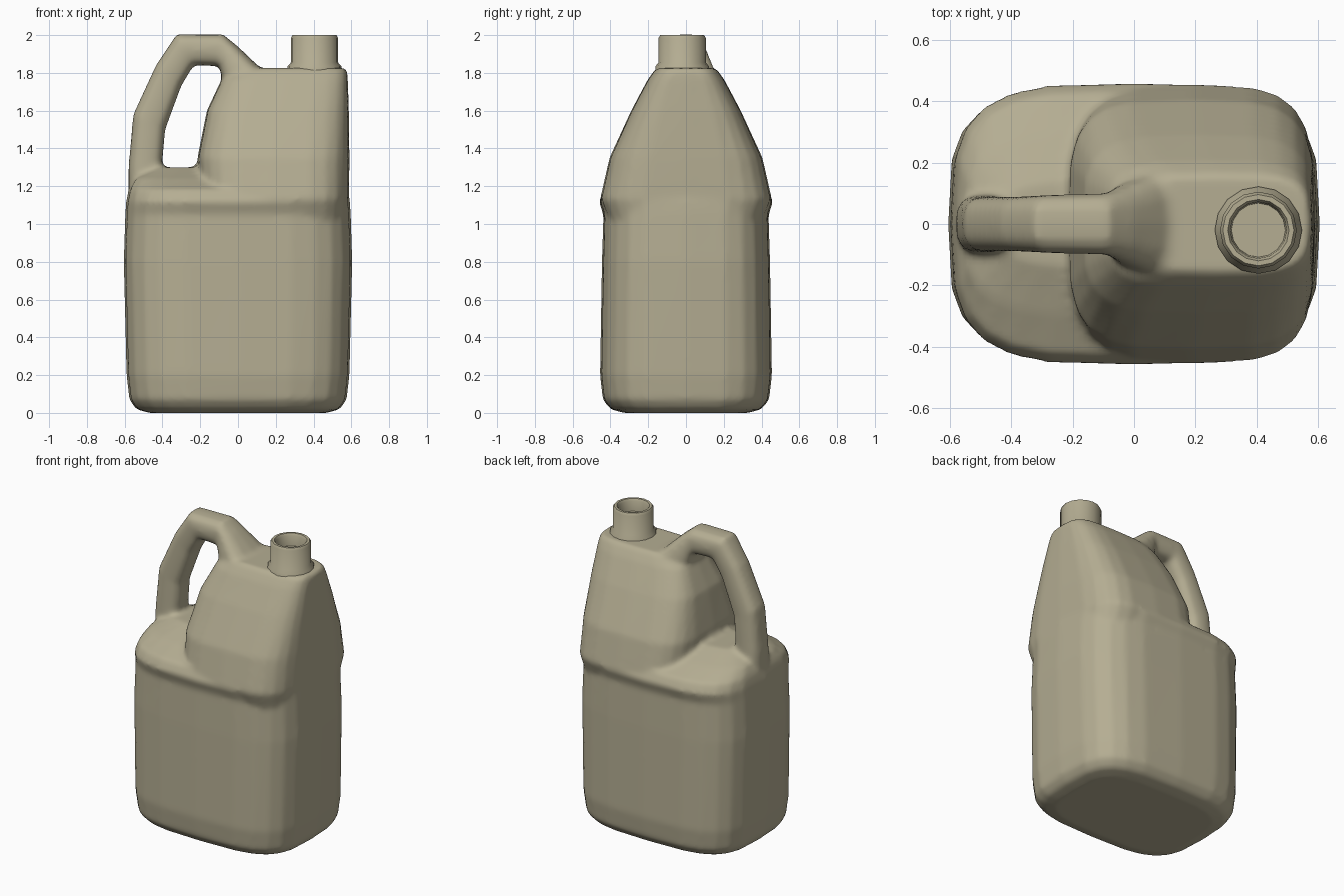
import bpy
import bmesh
import math
from mathutils import Vector

cube = bpy.data.objects.get("Cube")
if cube:
    bpy.data.objects.remove(cube)

plastic = bpy.data.materials.new("khaki plastic")
plastic.use_nodes = True
plastic.diffuse_color = (0.46, 0.42, 0.29, 1)
plastic.node_tree.nodes["Principled BSDF"].inputs["Base Color"].default_value = plastic.diffuse_color


def section(centre, u, v, power, sides):
    """Rounded-box ring spanned by the half axes u and v."""
    points = []
    for i in range(sides):
        a = math.tau * i / sides
        c, s = math.cos(a), math.sin(a)
        p = math.copysign(abs(c) ** (2 / power), c)
        q = math.copysign(abs(s) ** (2 / power), s)
        points.append(centre + u * p + v * q)
    return points


def loft(bm, rings, power, sides=24):
    """Skin a closed solid through (centre, u, v) rings."""
    loops = [[bm.verts.new(p) for p in section(*r, power, sides)] for r in rings]
    faces = [bm.faces.new((a[i - 1], a[i], b[i], b[i - 1]))
             for a, b in zip(loops, loops[1:]) for i in range(sides)]
    faces += [bm.faces.new(loops[0]), bm.faces.new(loops[-1])]
    bmesh.ops.recalc_face_normals(bm, faces=faces)


def level(z, x0, x1, half_y, y=0):
    return (Vector(((x0 + x1) / 2, y, z)), Vector(((x1 - x0) / 2, 0, 0)), Vector((0, half_y, 0)))


def finish(name, bm):
    mesh = bpy.data.meshes.new(name)
    bm.to_mesh(mesh)
    bm.free()
    obj = bpy.data.objects.new(name, mesh)
    bpy.context.collection.objects.link(obj)
    bpy.ops.object.select_all(action="DESELECT")
    obj.select_set(True)
    bpy.context.view_layer.objects.active = obj
    return obj


def shade(obj, angle):
    obj.data.materials.clear()
    obj.data.materials.append(plastic)
    bpy.ops.object.shade_smooth_by_angle(angle=math.radians(angle))


jug = bmesh.new()

# Lower tank with its domed shelf: height, half width, half depth
tank = [(0, .47, .33), (.02, .54, .40), (.07, .575, .44), (.2, .59, .455),
        (.8, .605, .445), (1.05, .597, .437), (1.12, .592, .462),
        (1.18, .58, .43), (1.24, .55, .3), (1.3, .44, .14)]
loft(jug, [level(z, -x, x, y) for z, x, y in tank], 3.6)

# Tapered shoulder beside the grip: height, left x, right x, half depth
shoulder = [(1.0, -.13, .57, .40), (1.13, -.2, .588, .455), (1.35, -.215, .59, .405),
            (1.6, -.165, .587, .29), (1.76, -.09, .582, .205), (1.81, -.03, .578, .17),
            (1.825, 0, .565, .155)]
loft(jug, [level(*r) for r in shoulder], 3.8)

# Handle: outer x, outer z, inner x, inner z, half depth
grip = [(-.58, 1.15, -.38, 1.15, .1), (-.58, 1.3, -.4, 1.33, .095),
        (-.555, 1.58, -.385, 1.5, .09), (-.435, 1.84, -.3, 1.73, .09),
        (-.325, 2.005, -.235, 1.84, .095), (-.08, 2.005, -.1, 1.835, .1),
        (0, 1.94, -.075, 1.73, .13), (.11, 1.835, .03, 1.6, .18)]
handle = []
for ox, oz, ix, iz, depth in grip:
    outer, inner = Vector((ox, 0, oz)), Vector((ix, 0, iz))
    handle.append(((outer + inner) / 2, (outer - inner) / 2, Vector((0, depth, 0))))
loft(jug, handle, 2.8, 16)

# Fuse the solids into one moulded skin with soft joins
body = finish("jug_body", jug)
remesh = body.modifiers.new("Fuse", "REMESH")
remesh.mode = "VOXEL"
remesh.voxel_size = 0.016
soften = body.modifiers.new("Soften", "SMOOTH")
soften.factor = 0.5
soften.iterations = 6
for modifier in ("Fuse", "Soften"):
    bpy.ops.object.modifier_apply(modifier=modifier)
shade(body, 60)

# Open neck with a base collar and a hollow mouth: height, radius
neck = bmesh.new()
spout = [(1.78, .142), (1.835, .142), (1.855, .125), (1.985, .125), (2, .116),
         (2, .1), (1.985, .092), (1.92, .088)]
loft(neck, [level(z, .405 - r, .405 + r, r, -.02) for z, r in spout], 2, 16)
shade(finish("neck", neck), 40)
